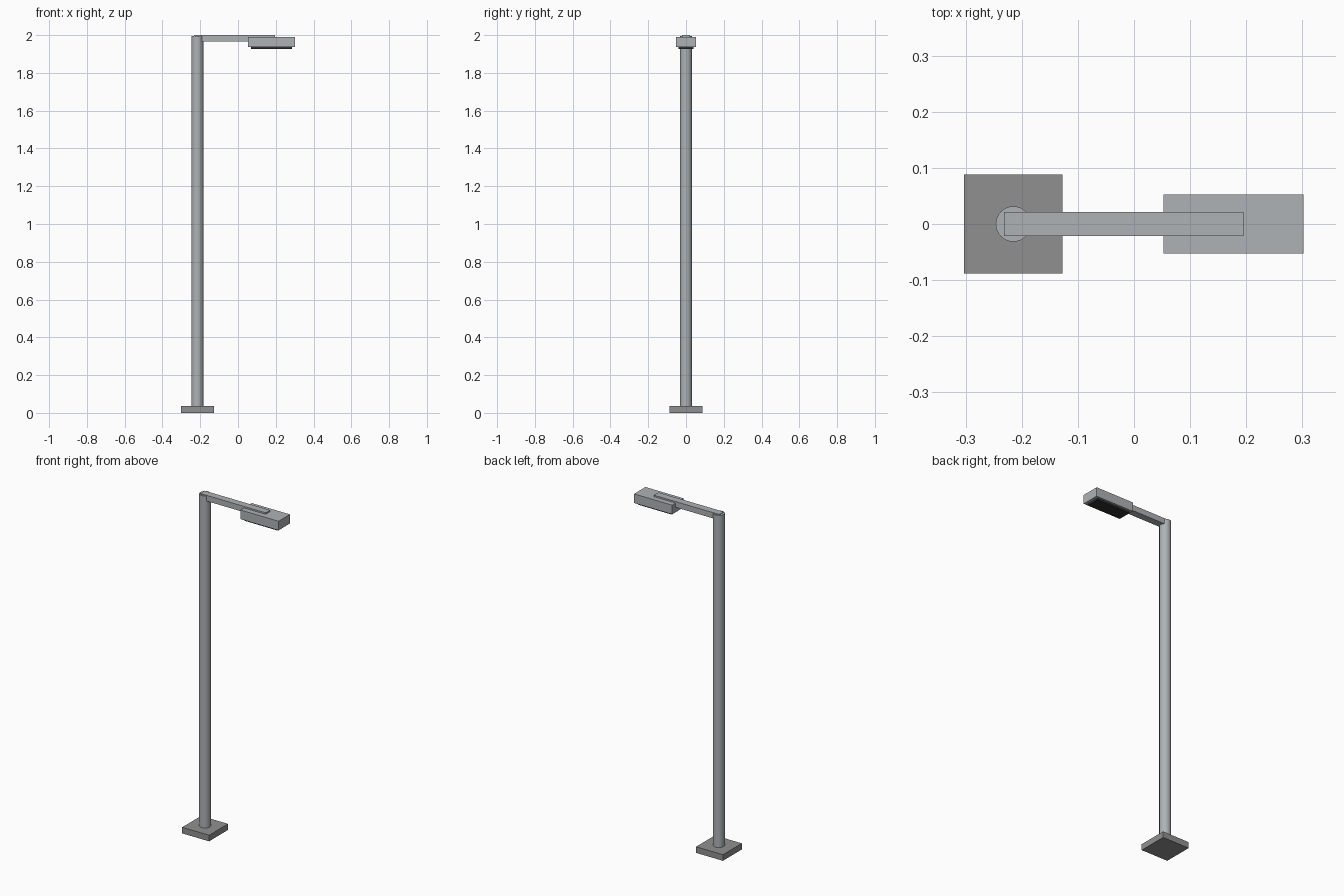
import bpy, math

if "Cube" in bpy.data.objects:
    bpy.data.objects.remove(bpy.data.objects["Cube"])


def material(name, rgb):
    m = bpy.data.materials.new(name)
    m.diffuse_color = (*rgb, 1)
    m.use_nodes = True
    m.node_tree.nodes["Principled BSDF"].inputs["Base Color"].default_value = m.diffuse_color
    return m


def box(name, x, y, z, mat):
    """Box from (min, max) ranges."""
    bpy.ops.mesh.primitive_cube_add(size=1, location=[sum(r) / 2 for r in (x, y, z)])
    o = bpy.context.object
    o.name = name
    o.scale = [r[1] - r[0] for r in (x, y, z)]
    bpy.ops.object.transform_apply(location=False, rotation=False, scale=True)
    o.data.materials.append(mat)
    return o


metal = material("metal", (0.42, 0.45, 0.47))
base_grey = material("base_grey", (0.28, 0.28, 0.285))
dark = material("lens_dark", (0.03, 0.03, 0.03))

POLE_X = -0.215

# Square foot
box("base_plate", (POLE_X - 0.088, POLE_X + 0.088), (-0.088, 0.088), (0, 0.036), base_grey)

# Round pole
bottom, top = 0.034, 1.996
bpy.ops.mesh.primitive_cylinder_add(vertices=32, radius=0.0315, depth=top - bottom,
                                    location=(POLE_X, 0, (bottom + top) / 2))
pole = bpy.context.object
pole.name = "pole"
pole.data.materials.append(metal)
bpy.ops.object.shade_smooth_by_angle(angle=math.radians(30))

# Horizontal arm, lamp housing and the dark panel under it
box("arm", (-0.232, 0.195), (-0.021, 0.021), (1.966, 2.0), metal)
box("lamp_head", (0.053, 0.302), (-0.053, 0.053), (1.937, 1.991), metal)
box("lamp_lens", (0.069, 0.285), (-0.04, 0.04), (1.927, 1.94), dark)
